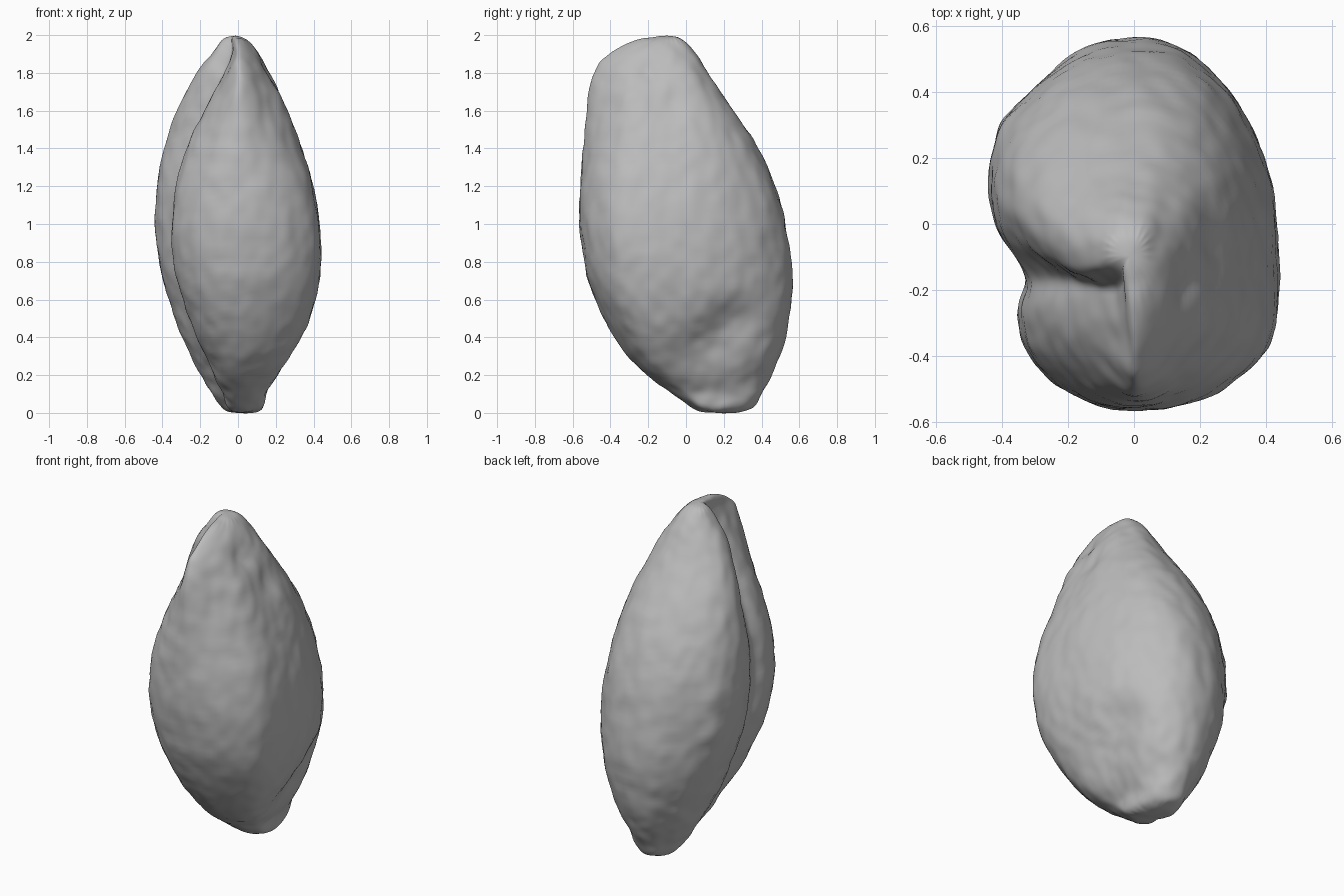
import bpy
import bmesh
import math
from mathutils import Vector, noise

default_cube = bpy.data.objects.get("Cube")
if default_cube:
    bpy.data.objects.remove(default_cube, do_unlink=True)

# Levels in hundredths: height, left edge, right edge, front, back, front lobe edge
LEVELS = [
    (0, -6, 11, 7, 32, -4),
    (4, -9, 14, 1, 38, -6),
    (12, -15, 15, -11, 41, -9),
    (25, -23, 26, -28, 49, -15),
    (40, -30, 35, -39, 54, -22),
    (60, -38, 42, -50, 58, -30),
    (85, -44, 45, -57, 57, -36),
    (115, -45, 42, -58, 51, -35),
    (140, -40, 34, -56, 40, -28),
    (160, -33, 27, -55, 26, -18),
    (180, -23, 19, -53, 11, -7),
    (192, -13, 10, -43, 5, -2),
    (200, -7, 4, -20, -3, -4),
]

# Cross-section as (sideways, front to back) fractions
BODY = [(0, 0), (.42, .02), (.76, .09), (.96, .17), (1, .31), (1, .46), (.96, .59),
        (.85, .74), (.66, .86), (.38, .97), (0, 1), (-.38, .97), (-.62, .9),
        (-.83, .82), (-.98, .71), (-1, .58), (-.91, .47), (-.78, .41)]
FRONT_LOBE = [(-.9, .35), (-1, .29), (-.99, .2), (-.85, .12), (-.5, .03)]

# Hollows (positive depth) and bumps (negative depth): centre, radius, depth
DENTS = [
    (Vector((.34, .27, .46)), .14, .05),
    (Vector((.3, .1, .36)), .14, .05),
    (Vector((.14, .36, .08)), .08, -.02),
    (Vector((.14, -.2, 1.8)), .09, .03),
    (Vector((.2, -.1, 1.62)), .1, .03),
    (Vector((-.42, .3, .85)), .07, -.02),
    (Vector((-.42, .3, 1.08)), .07, -.02),
]


def section(level):
    """Points of one horizontal ring; the front ridge sharpens toward the top."""
    z, left, right, front, back, lobe = (value / 100 for value in level)
    rise = min(1, max(0, (z - 1.1) / .7))

    def place(side, depth, left_edge):
        x = side * right if side > 0 else -side * left_edge
        power = 1 - rise * (.48 if side > 0 else .4)
        return Vector((x, front + (back - front) * depth ** power, z))

    return ([place(s, d, left) for s, d in BODY]
            + [place(s, d, lobe) for s, d in FRONT_LOBE])


def loft(name, rings):
    """Skin a stack of rings and close both ends."""
    bm = bmesh.new()
    loops = [[bm.verts.new(point) for point in ring] for ring in rings]
    for lower, upper in zip(loops, loops[1:]):
        for i in range(len(lower)):
            j = (i + 1) % len(lower)
            bm.faces.new((lower[i], lower[j], upper[j], upper[i]))
    bm.faces.new(list(reversed(loops[0])))
    bm.faces.new(loops[-1])
    bmesh.ops.recalc_face_normals(bm, faces=bm.faces)
    mesh = bpy.data.meshes.new(name)
    bm.to_mesh(mesh)
    bm.free()
    obj = bpy.data.objects.new(name, mesh)
    bpy.context.collection.objects.link(obj)
    return obj


def weather(mesh):
    """Press in the hollows and roughen the surface slightly."""
    moves = []
    for vert in mesh.vertices:
        push = .006 * noise.noise(vert.co * 6) + .006 * noise.noise(vert.co * 14)
        for centre, radius, depth in DENTS:
            push -= depth * math.exp(-((vert.co - centre).length / radius) ** 2)
        moves.append(vert.co + vert.normal * push)
    for vert, position in zip(mesh.vertices, moves):
        vert.co = position


# Stone body
stone = loft("stone_body", [section(level) for level in LEVELS])
bpy.ops.object.select_all(action='DESELECT')
bpy.context.view_layer.objects.active = stone
stone.select_set(True)
subdivision = stone.modifiers.new("rounding", 'SUBSURF')
subdivision.levels = 3
bpy.ops.object.modifier_apply(modifier=subdivision.name)
weather(stone.data)
bpy.ops.object.shade_smooth()

# Stone grey
grey = bpy.data.materials.new("stone_grey")
grey.use_nodes = True
colour = (.5, .5, .5, 1)
grey.diffuse_color = colour
grey.node_tree.nodes["Principled BSDF"].inputs["Base Color"].default_value = colour
stone.data.materials.append(grey)
